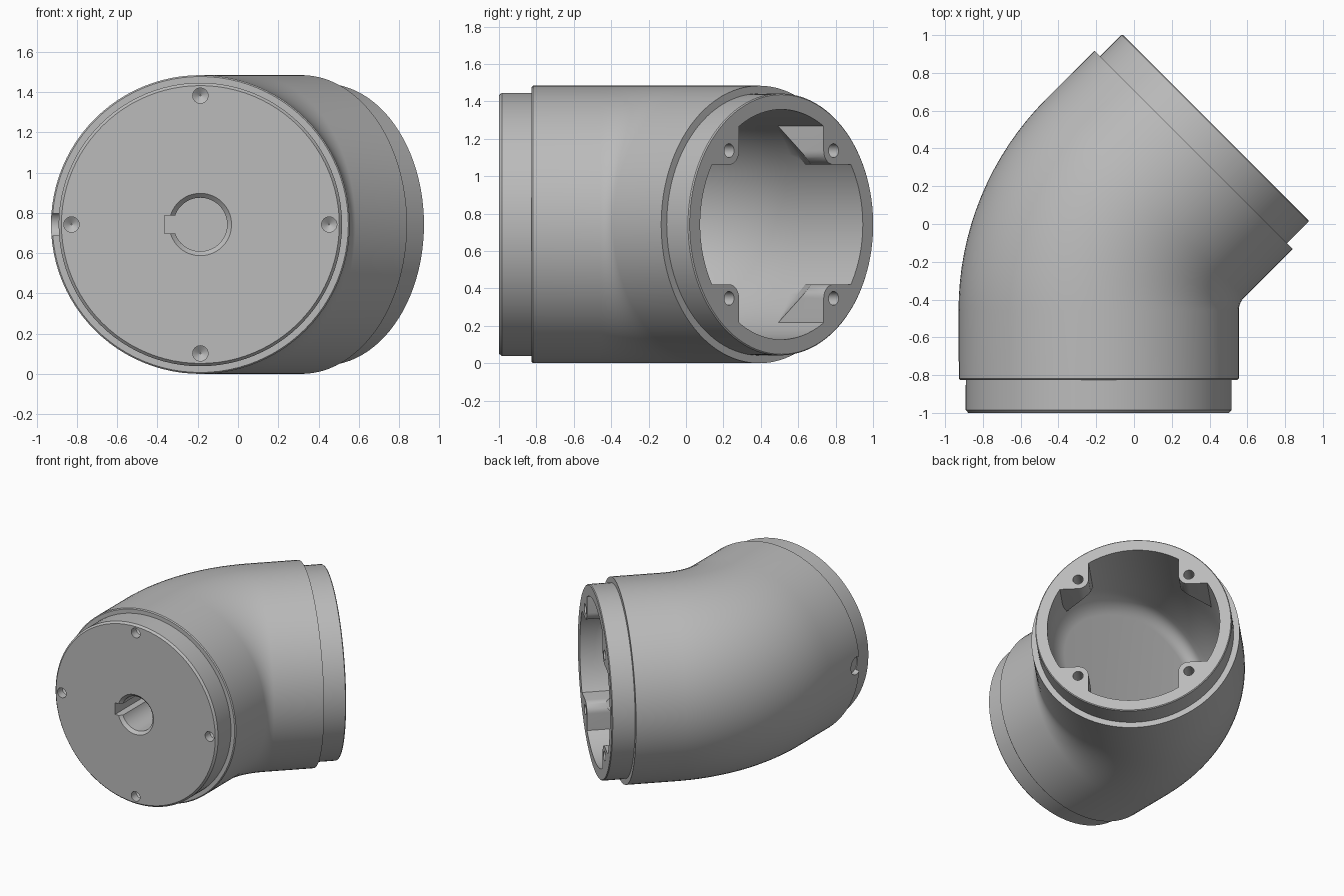
import bpy, bmesh
from math import sin, cos, pi, sqrt
from mathutils import Vector

if "Cube" in bpy.data.objects:
    bpy.data.objects.remove(bpy.data.objects["Cube"])

X0, Z0 = -0.187, 0.742           # axis of the front end
BEND_R, BEND_Y = 0.842, -0.458   # bend radius and start of the bend
BEND_X = X0 + BEND_R
C45 = sqrt(0.5)
UP = Vector((0, 0, 1))
MOUTH = Vector((0.433, 0.51, Z0))
OUT = Vector((C45, C45, 0))
SIDE = Vector((-C45, C45, 0))
FRONT = Vector((0, 1, 0))
LEFT = Vector((-1, 0, 0))

metal = bpy.data.materials.new("grey_metal")
metal.use_nodes = True
metal.diffuse_color = (0.5, 0.5, 0.5, 1)
metal.node_tree.nodes["Principled BSDF"].inputs["Base Color"].default_value = (0.5, 0.5, 0.5, 1)


def loft(name, rings):
    """Closed solid through a list of rings with equal point counts."""
    bm = bmesh.new()
    loops = [[bm.verts.new(p) for p in ring] for ring in rings]
    n = len(loops[0])
    for a, b in zip(loops, loops[1:]):
        for i in range(n):
            j = (i + 1) % n
            bm.faces.new((a[i], a[j], b[j], b[i]))
    bm.faces.new(loops[0])
    bm.faces.new(loops[-1])
    bmesh.ops.recalc_face_normals(bm, faces=bm.faces)
    mesh = bpy.data.meshes.new(name)
    bm.to_mesh(mesh)
    bm.free()
    mesh.materials.append(metal)
    obj = bpy.data.objects.new(name, mesh)
    bpy.context.collection.objects.link(obj)
    return obj


def ring(center, side, radius, n=96, up=UP):
    return [center + radius * (side * cos(2 * pi * i / n) + up * sin(2 * pi * i / n))
            for i in range(n)]


def lathe(name, origin, axis, side, profile, n=32):
    up = axis.cross(side)
    return loft(name, [ring(origin + axis * d, side, r, n, up) for d, r in profile])


def cut(target, cutter):
    mod = target.modifiers.new("cut", 'BOOLEAN')
    mod.operation, mod.solver, mod.object = 'DIFFERENCE', 'EXACT', cutter
    bpy.context.view_layer.objects.active = target
    bpy.ops.object.modifier_apply(modifier=mod.name)
    bpy.data.objects.remove(cutter)


# Outer shell: front flange, bent pipe, angled end flange
rings = [ring(Vector((X0, y, Z0)), LEFT, r) for y, r in
         ((-1, 0.69), (-0.985, 0.704), (-0.825, 0.704), (-0.825, 0.735), (-0.818, 0.742))]
for k in range(17):
    t = pi / 4 * k / 16
    side = Vector((-cos(t), sin(t), 0))
    rings.append(ring(Vector((BEND_X, BEND_Y, Z0)) + side * BEND_R, side, 0.742))
rings += [ring(MOUTH - OUT * d, SIDE, r) for d, r in
          ((0.167, 0.742), (0.167, 0.7), (0.006, 0.7), (0, 0.694))]
elbow = loft("elbow_housing", rings)


# Curved cavity running from the angled mouth to a flat floor
def wall_point(u, w, y):
    rho, h = BEND_R + u, y - BEND_Y
    if h < rho * C45:
        x = BEND_X - sqrt(rho * rho - h * h)
    else:
        x = BEND_X - 2 * rho * C45 + h
    return Vector((x, y, Z0 + w))


BORE, FLOOR, FILLET, N = 0.615, -0.11, 0.1, 96
angles = [2 * pi * i / N for i in range(N)]
rings = []
for k in range(17):
    t = k / 16
    rings.append([wall_point(BORE * cos(a), BORE * sin(a),
                             (MOUTH.y + 0.04 + BORE * cos(a) * C45) * (1 - t)
                             + (FLOOR + FILLET) * t) for a in angles])
for k in range(1, 7):
    p = pi / 2 * k / 6
    y = FLOOR + FILLET * (1 - sin(p))
    mid = wall_point(0, 0, y)
    scale = 1 - FILLET * (1 - cos(p)) / BORE
    rings.append([mid + (wall_point(BORE * cos(a), BORE * sin(a), y) - mid) * scale
                  for a in angles])
cavity = loft("cavity_cutter", rings)

# Four screw bosses with sloped undersides, left standing in the cavity
B, RB = 0.395, 0.075
outline = [(B - RB * cos(a), B - RB * sin(a)) for a in (pi / 2 * i / 10 for i in range(11))]
outline += [(0.56, B - RB), (0.465, 0.465), (B - RB, 0.56)]
corners = [(sx, sz) for sx in (-1, 1) for sz in (-1, 1)]
for sx, sz in corners:
    top, bottom = [], []
    for p, q in outline:
        base = MOUTH + SIDE * (p * sx) + UP * (q * sz)
        depth = 0.14 + 1.8 * ((p + q) * C45 - 0.484)
        top.append(base + OUT * 0.2)
        bottom.append(base - OUT * depth)
    cut(cavity, loft("boss_cutter", [top, bottom]))
cut(elbow, cavity)

# Screw holes in the bosses
for sx, sz in corners:
    spot = MOUTH + SIDE * (B * sx) + UP * (B * sz)
    cut(elbow, lathe("boss_hole", spot, -OUT, SIDE, ((-0.05, 0.037), (0.18, 0.037), (0.2, 0.004)), 24))

# Chamfered shaft bore with a keyway in the front face
face = Vector((X0, -1, Z0))
cut(elbow, lathe("shaft_bore", face, FRONT, LEFT,
                 ((-0.02, 0.175), (0.022, 0.133), (0.5, 0.133)), 64))
key = [(0.05, -0.045), (0.178, -0.045), (0.178, 0.045), (0.05, 0.045)]
cut(elbow, loft("keyway", [[face + LEFT * a + UP * b + FRONT * d for a, b in key]
                           for d in (-0.03, 0.499)]))

# Small drilled holes around the front face
for k in range(4):
    a = pi / 2 * k
    spot = face + 0.64 * (LEFT * cos(a) + UP * sin(a))
    cut(elbow, lathe("face_hole", spot, FRONT, LEFT,
                     ((-0.05, 0.038), (0.06, 0.038), (0.085, 0.003)), 24))

# Round notch in the side of the body lip
cut(elbow, lathe("side_notch", Vector((-1, -0.785, Z0)), Vector((1, 0, 0)), FRONT,
                 ((0, 0.068), (0.115, 0.068)), 32))

bpy.ops.object.select_all(action='DESELECT')
elbow.select_set(True)
bpy.context.view_layer.objects.active = elbow
bpy.ops.object.shade_smooth_by_angle(angle=pi / 6)
